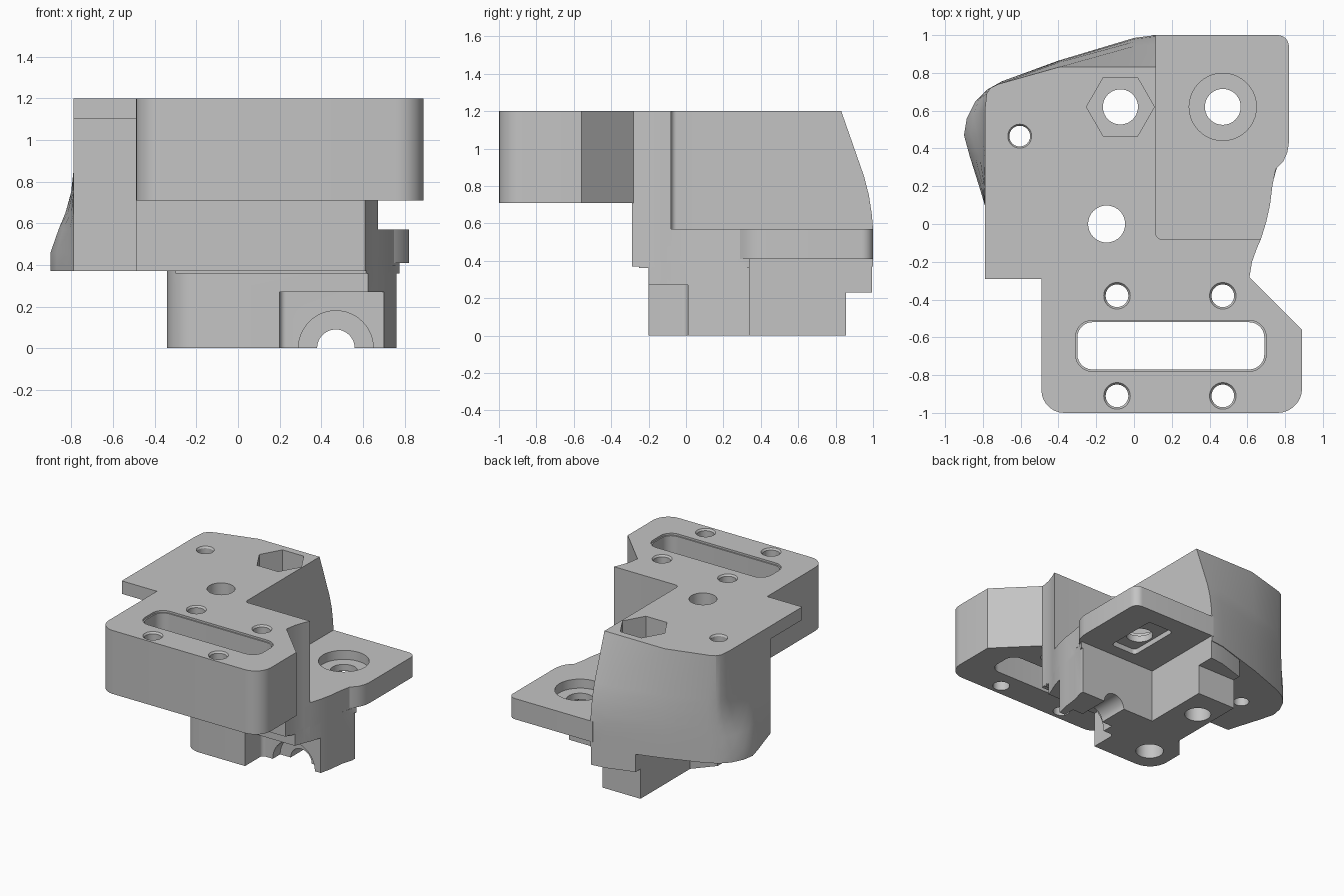
import bpy, bmesh, math
from mathutils import Matrix, Vector

if "Cube" in bpy.data.objects:
    bpy.data.objects.remove(bpy.data.objects["Cube"])

grey = bpy.data.materials.new("plain grey")
grey.use_nodes = True
colour = (0.55, 0.55, 0.55, 1)
grey.diffuse_color = colour
grey.node_tree.nodes["Principled BSDF"].inputs["Base Color"].default_value = colour


def finish(name, bm):
    bmesh.ops.recalc_face_normals(bm, faces=bm.faces)
    mesh = bpy.data.meshes.new(name)
    bm.to_mesh(mesh)
    bm.free()
    mesh.materials.append(grey)
    ob = bpy.data.objects.new(name, mesh)
    bpy.context.collection.objects.link(ob)
    return ob


def loft(name, rings):
    bm = bmesh.new()
    loops = [[bm.verts.new(p) for p in ring] for ring in rings]
    n = len(loops[0])
    bm.faces.new(loops[0])
    bm.faces.new(loops[-1])
    for a, b in zip(loops, loops[1:]):
        for i in range(n):
            j = (i + 1) % n
            bm.faces.new((a[i], a[j], b[j], b[i]))
    return finish(name, bm)


def rounded(points, steps=7):
    """Outline from (x, y) or (x, y, corner radius)."""
    out = []
    for i, p in enumerate(points):
        c = Vector(p[:2])
        if len(p) < 3:
            out.append(c)
            continue
        u = (Vector(points[i - 1][:2]) - c).normalized()
        v = (Vector(points[(i + 1) % len(points)][:2]) - c).normalized()
        half = u.angle(v) / 2
        mid = c + (u + v).normalized() * p[2] / math.sin(half)
        a = c + u * p[2] / math.tan(half) - mid
        b = c + v * p[2] / math.tan(half) - mid
        total = a.angle_signed(b)
        for k in range(steps + 1):
            out.append(mid + Matrix.Rotation(-total * k / steps, 2) @ a)
    return out


def prism(name, points, z0, z1):
    outline = rounded(points)
    return loft(name, [[(p.x, p.y, z) for p in outline] for z in (z0, z1)])


def box(name, x0, x1, y0, y1, z0, z1, r=None):
    c = [(x0, y0), (x1, y0), (x1, y1), (x0, y1)]
    return prism(name, [p + (r,) for p in c] if r else c, z0, z1)


def drill(x, y, r, z0=-1, z1=2, sides=40, r2=None, turn=0):
    bm = bmesh.new()
    bmesh.ops.create_cone(bm, cap_ends=True, segments=sides, radius1=r,
                          radius2=r2 or r, depth=z1 - z0,
                          matrix=Matrix.Translation((x, y, (z0 + z1) / 2))
                          @ Matrix.Rotation(turn, 4, 'Z'))
    return finish("hole_cutter", bm)


def bore(x, z, r, y0, y1):
    ob = drill(0, 0, r, y0, y1, 48)
    ob.data.transform(Matrix.Translation((x, 0, z)) @ Matrix.Rotation(-math.pi / 2, 4, 'X'))
    return ob


# Sloping rear body: wide skirt blending into the flat top outline
WALL = .116
low = [(WALL, .1), (WALL, 1), (0, .985), (-.4, .865), (-.7, .755), (-.78, .71), (-.84, .65),
       (-.885, .56), (-.9, .47), (-.87, .36), (-.82, .2), (-.79, .1)]
high = [(WALL, .1), (WALL, .83), (0, .83), (-.4, .83), (-.72, .74), (-.76, .72), (-.78, .69),
        (-.79, .6), (-.79, .46), (-.79, .36), (-.79, .2), (-.79, .1)]
levels = [(.37, 1, 1), (.46, 1, 1), (.57, 1, .65), (.65, .96, .35), (.75, .87, .1),
          (.85, .72, 0), (1.2, 0, 0)]
rings = []
for z, back, side in levels:
    ring = []
    for i, (a, b) in enumerate(zip(low, high)):
        q = Vector(b).lerp(Vector(a), back if i < 5 else side)
        ring.append((q.x, q.y, z))
    rings.append(ring)
body = loft("bracket_body", rings)

# Curved right flank shared by the column, neck and boss
flank = [(.625, -.2), (.65, -.13), (.672, -.08), (.7, .01), (.72, .1), (.735, .22)]

adds = [
    # Tall column in front of the rear body
    prism("column", [(-.49, -.29), (.61, -.29)] + flank[:3] + [(WALL, -.08, .03), (WALL, .6),
                     (-.49, .6)], .37, 1.2),
    # Neck carrying the shelf
    prism("neck", [(-.3, -.25), (.615, -.25)] + flank + [(.75, .29), (.775, .34), (-.3, .34)],
          .36, .57),
    # Side shelf
    prism("shelf", [(0, .2), (.732, .2), (.75, .29), (.79, .33), (.812, .38), (.82, .43),
                    (.82, 1, .06), (.1, 1), (0, .9)], .41, .57),
    # Front mounting block
    prism("front_block", [(-.49, -1, .12), (.89, -1, .13), (.89, -.56), (.61, -.28),
                          (.55, -.18), (-.49, -.18)], .71, 1.2),
    # Thin overhanging top flange
    box("flange", -.79, -.4, -.29, .3, 1.1, 1.2),
    # Lower boss and its rear step
    prism("lower_boss", [(-.34, -.2, .15)] + flank + [(.76, .31), (.76, .34), (WALL, .34),
                         (WALL, .855), (-.21, .855), (-.21, .25), (-.34, .1)], 0, .4),
    prism("rear_step", [(-.21, .6), (WALL, .6), (WALL, .995), (0, .98), (-.21, .915)], .23, .42),
]

cuts = [
    # Recess under the shelf
    box("shelf_recess", .36, .58, .44, .86, .3, .45, .03),
    # Front pocket with stepped half-round channel
    box("front_pocket", .2, 2, -1, .01, -1, .27, .03),
    bore(.47, 0, .18, -.5, .1),
    bore(.47, 0, .09, -.5, .6),
    # Slot through the front block
    box("slot", -.3, .69, -.77, -.52, .5, 2, .08),
    box("slot_rim", -.31, .7, -.78, -.51, 1.185, 2, .09),
    # Through holes, hex pocket and counterbore
    drill(-.145, 0, .098),
    drill(-.072, .62, .093),
    drill(-.072, .62, .18, .7, 2, 6, turn=math.pi / 6),
    drill(.47, .62, .095),
    drill(.47, .62, .178, .5, 2),
    drill(-.605, .465, .055),
    drill(-.605, .465, .05, 1.18, 1.21, r2=.07),
]
for x in (-.09, .47):
    for y in (-.38, -.91):
        cuts += [drill(x, y, .06), drill(x, y, .055, 1.18, 1.21, r2=.078)]

for operation, tools in (('UNION', adds), ('DIFFERENCE', cuts)):
    for tool in tools:
        tool.hide_render = True
        mod = body.modifiers.new(tool.name, 'BOOLEAN')
        mod.operation = operation
        mod.solver = 'EXACT'
        mod.object = tool

# Bake the combined casting and drop the helpers
bpy.context.view_layer.update()
deps = bpy.context.evaluated_depsgraph_get()
mesh = bpy.data.meshes.new_from_object(body.evaluated_get(deps))
body.modifiers.clear()
body.data = mesh
for tool in adds + cuts:
    bpy.data.objects.remove(tool)

bpy.ops.object.select_all(action='DESELECT')
body.select_set(True)
bpy.context.view_layer.objects.active = body
bpy.ops.object.shade_smooth_by_angle(angle=math.radians(28))
